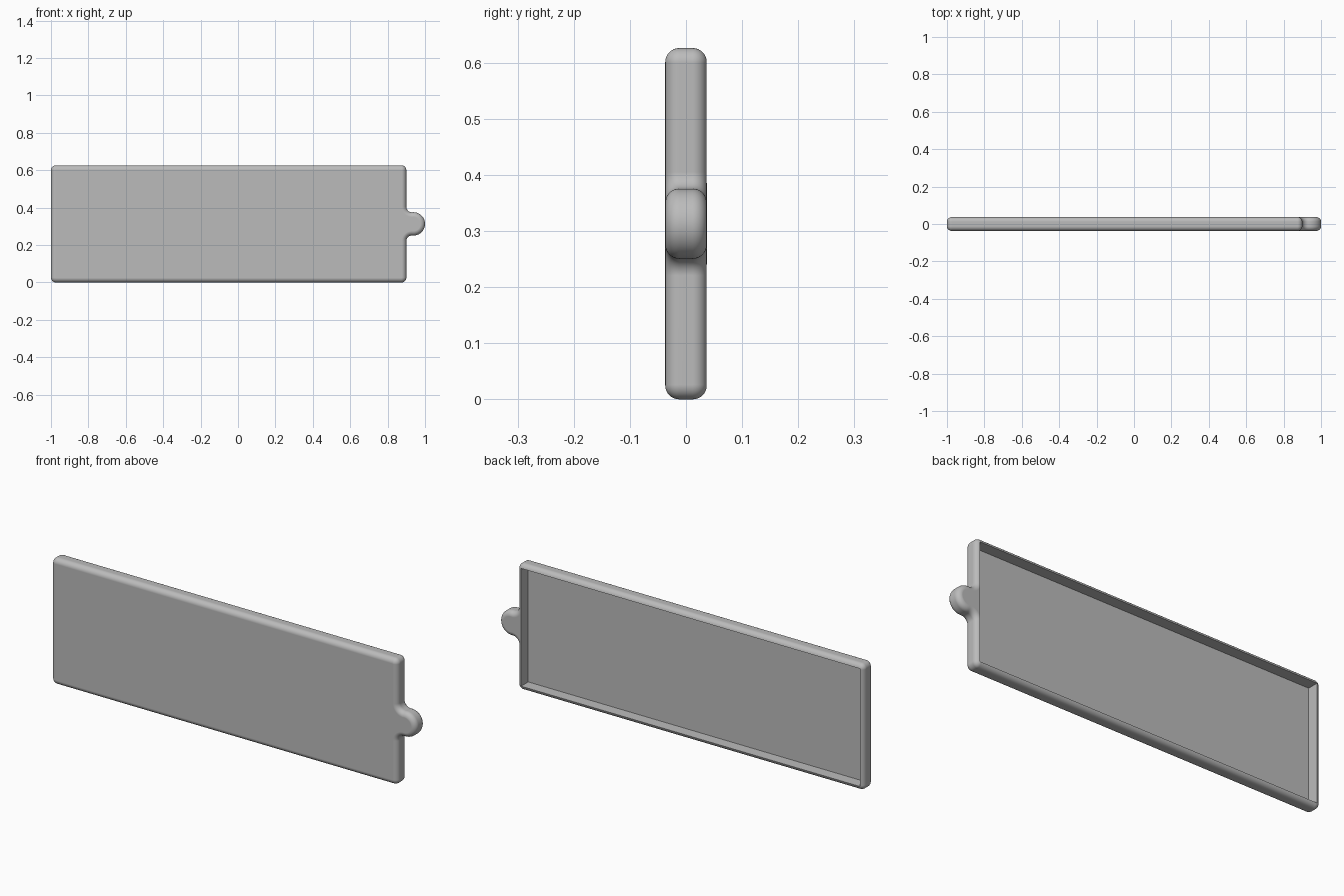
import bpy, bmesh, math
from math import pi, cos, sin

if "Cube" in bpy.data.objects:
    bpy.data.objects.remove(bpy.data.objects["Cube"])

LEFT, RIGHT, HEIGHT, HALF = -1.0, 0.9, 0.626, 0.037
ROUND, CORNER, FILLET = 0.025, 0.026, 0.03
RING_X, RING_R, HOLE_R = 0.9375, 0.0625, 0.04
RIM, FLOOR_Y = 0.021, -0.019
MID = HEIGHT / 2

grey = bpy.data.materials.new("light grey")
grey.use_nodes = True
colour = (0.5, 0.5, 0.5, 1)
grey.diffuse_color = colour
grey.node_tree.nodes["Principled BSDF"].inputs["Base Color"].default_value = colour


def arc(cx, cz, r, start, end, steps):
    angles = [start + (end - start) * i / steps for i in range(steps + 1)]
    return [(cx + r * cos(a), cz + r * sin(a)) for a in angles]


def outline(inset):
    """Plate with filleted ring tab, shrunk inward by inset."""
    fx = RIGHT + FILLET
    dz = math.sqrt((RING_R + FILLET) ** 2 - (fx - RING_X) ** 2)
    touch = math.atan2(dz, fx - RING_X)
    lo, hi = CORNER, HEIGHT - CORNER
    x0, x1 = LEFT + CORNER, RIGHT - CORNER
    r = CORNER - inset
    pts = arc(x0, lo, r, pi, 1.5 * pi, 8)
    pts += arc(x1, lo, r, 1.5 * pi, 2 * pi, 8)
    pts += arc(fx, MID - dz, FILLET + inset, pi, pi - touch, 12)
    pts += arc(RING_X, MID, RING_R - inset, -touch, touch, 40)[1:]
    pts += arc(fx, MID + dz, FILLET + inset, pi + touch, pi, 12)[1:]
    pts += arc(x1, hi, r, 0, pi / 2, 8)
    pts += arc(x0, hi, r, pi / 2, pi, 8)
    return pts


def finish(bm, name):
    bmesh.ops.recalc_face_normals(bm, faces=bm.faces)
    mesh = bpy.data.meshes.new(name)
    bm.to_mesh(mesh)
    bm.free()
    obj = bpy.data.objects.new(name, mesh)
    bpy.context.collection.objects.link(obj)
    mesh.materials.append(grey)
    return obj


# Plate and tab body: stacked outlines following a rounded edge section
bm = bmesh.new()
section = []
for i in range(9):
    a = pi / 2 * i / 8
    section.append((ROUND * (1 - sin(a)), -HALF + ROUND * (1 - cos(a))))
section += [(inset, -y) for inset, y in reversed(section)]
loops = [[bm.verts.new((x, y, z)) for x, z in outline(inset)] for inset, y in section]
for a, b in zip(loops, loops[1:]):
    for i in range(len(a)):
        j = (i + 1) % len(a)
        bm.faces.new((a[i], a[j], b[j], b[i]))
bm.faces.new(loops[0])
bm.faces.new(reversed(loops[-1]))
plate = finish(bm, "tray_plate_with_ring")

# Recess in the back
bm = bmesh.new()
bmesh.ops.create_cube(bm, size=1)
for v in bm.verts:
    v.co.x = LEFT + RIM if v.co.x < 0 else RIGHT - RIM
    v.co.y = FLOOR_Y if v.co.y < 0 else 0.1
    v.co.z = RIM if v.co.z < 0 else HEIGHT - RIM
recess = finish(bm, "recess_cutter")

# Hole through the ring
bm = bmesh.new()
bmesh.ops.create_cone(bm, cap_ends=True, segments=48, radius1=HOLE_R, radius2=HOLE_R, depth=0.3)
for v in bm.verts:
    x, y, z = v.co
    v.co = (RING_X + x, z, MID + y)
hole = finish(bm, "hole_cutter")

bpy.ops.object.select_all(action="DESELECT")
plate.select_set(True)
bpy.context.view_layer.objects.active = plate
for cutter in (recess, hole):
    cutter.hide_render = True
    mod = plate.modifiers.new("cut", "BOOLEAN")
    mod.operation = "DIFFERENCE"
    mod.solver = "EXACT"
    mod.object = cutter
    bpy.ops.object.modifier_apply(modifier=mod.name)
    bpy.data.objects.remove(cutter)

# Smooth rounds, flat panels
bpy.ops.object.shade_smooth_by_angle(angle=math.radians(30))
weighted = plate.modifiers.new("flat_panels", "WEIGHTED_NORMAL")
weighted.keep_sharp = True
